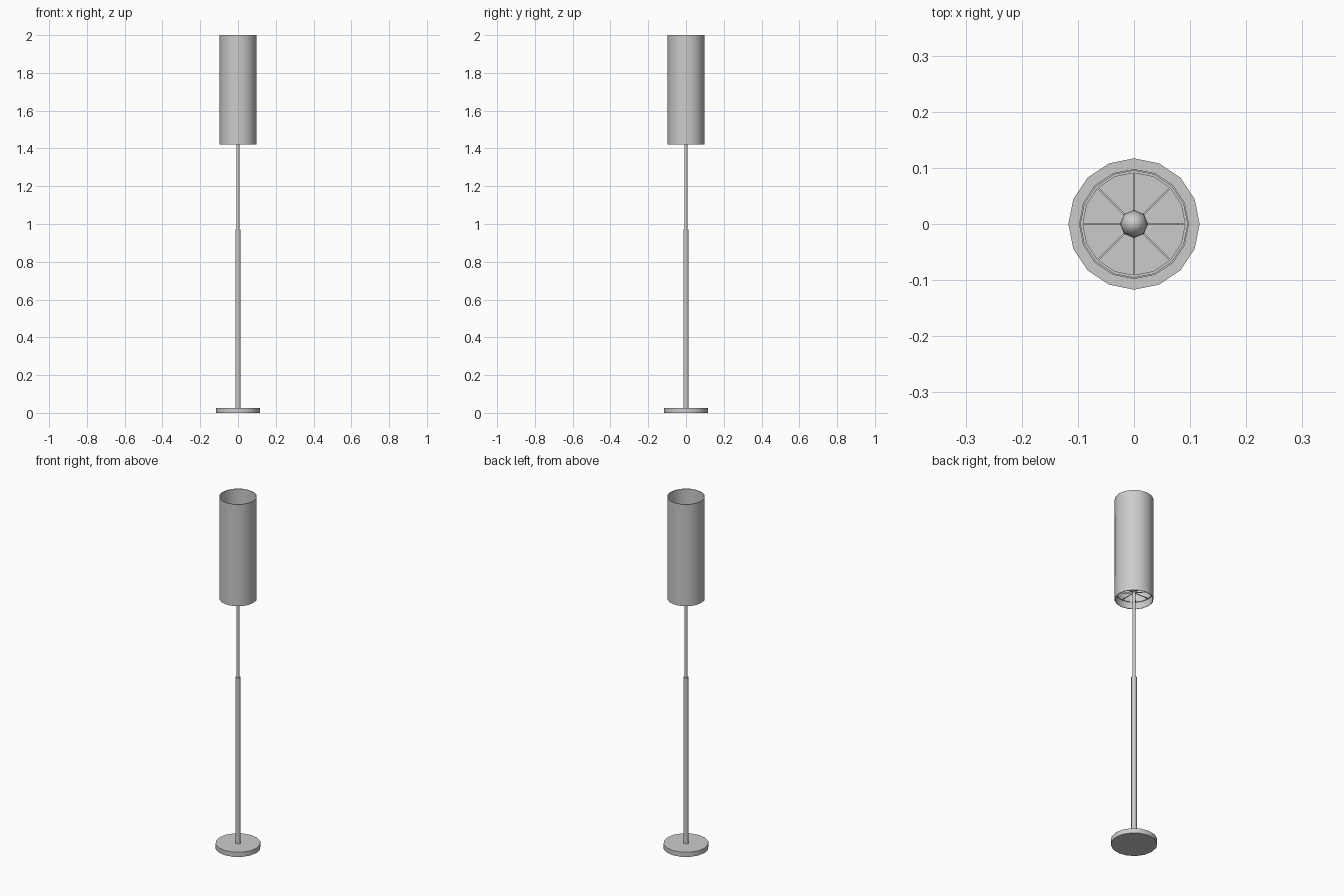
import bpy
import math

cube = bpy.data.objects.get("Cube")
if cube:
    bpy.data.objects.remove(cube)

SIDES = 16
SPOKE_Z = 1.46

grey = bpy.data.materials.new("light grey")
grey.use_nodes = True
colour = (0.6, 0.6, 0.6, 1)
grey.diffuse_color = colour
grey.node_tree.nodes["Principled BSDF"].inputs["Base Color"].default_value = colour


def finish(obj, name):
    obj.name = name
    obj.data.materials.append(grey)
    bpy.ops.object.shade_smooth_by_angle(angle=math.radians(50))
    return obj


def cylinder(name, radius, bottom, top, sides=SIDES):
    bpy.ops.mesh.primitive_cylinder_add(vertices=sides, radius=radius, depth=top - bottom,
                                        location=(0, 0, (bottom + top) / 2))
    return finish(bpy.context.object, name)


def tube(name, outer, inner, bottom, top):
    """Closed ring wall made by sweeping a rectangular profile."""
    profile = [(outer, bottom), (outer, top), (inner, top), (inner, bottom)]
    verts, faces = [], []
    for i in range(SIDES):
        a = math.tau * i / SIDES
        verts += [(r * math.cos(a), r * math.sin(a), z) for r, z in profile]
        j = (i + 1) % SIDES
        for k in range(4):
            n = (k + 1) % 4
            faces.append((i * 4 + k, j * 4 + k, j * 4 + n, i * 4 + n))
    mesh = bpy.data.meshes.new(name)
    mesh.from_pydata(verts, [], faces)
    obj = bpy.data.objects.new(name, mesh)
    bpy.context.collection.objects.link(obj)
    bpy.ops.object.select_all(action="DESELECT")
    obj.select_set(True)
    bpy.context.view_layer.objects.active = obj
    return finish(obj, name)


# Stand
cylinder("base", 0.117, 0, 0.027)
cylinder("lower_pole", 0.014, 0.027, 0.97)
cylinder("upper_pole", 0.008, 0.97, SPOKE_Z + 0.01)

# Shade with its inner support ring
tube("shade", 0.098, 0.095, 1.42, 2.0)
tube("support_ring", 0.0955, 0.091, SPOKE_Z - 0.002, SPOKE_Z + 0.002)

# Spokes joining the pole to the ring
for i in range(8):
    a = math.tau * i / 8
    bpy.ops.mesh.primitive_cube_add(size=1, rotation=(0, 0, a),
                                    location=(0.047 * math.cos(a), 0.047 * math.sin(a), SPOKE_Z))
    bpy.context.object.scale = (0.09, 0.003, 0.003)
    finish(bpy.context.object, f"spoke_{i + 1}")

# Bulb
bpy.ops.mesh.primitive_uv_sphere_add(segments=8, ring_count=8, radius=0.025,
                                     location=(0, 0, SPOKE_Z + 0.04))
bpy.context.object.scale.z = 1.4
finish(bpy.context.object, "bulb")
